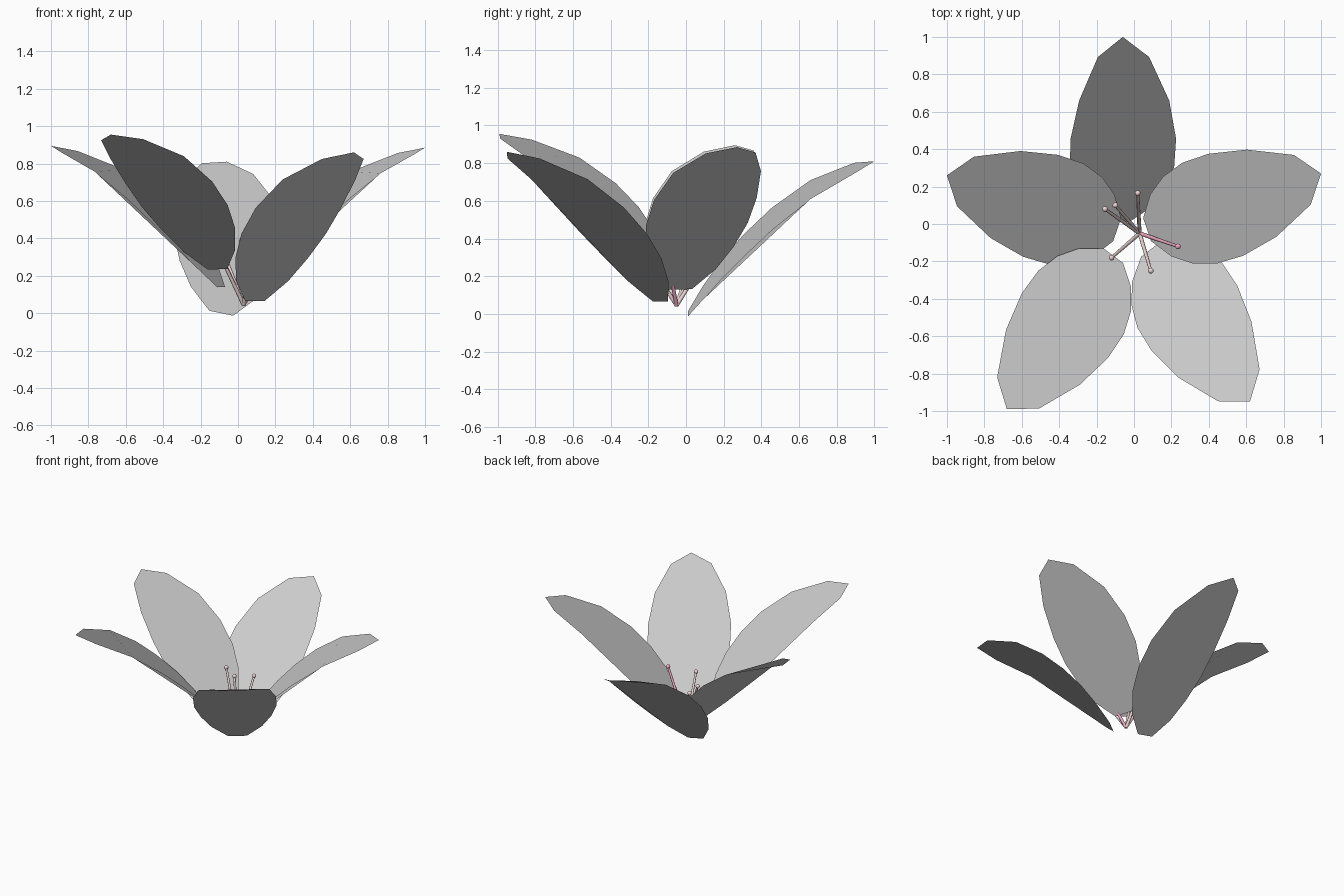
import bpy
from math import radians
from mathutils import Vector

if "Cube" in bpy.data.objects:
    bpy.data.objects.remove(bpy.data.objects["Cube"])

# Half outline of a petal: (fraction along axis, half width, rise above the axis)
HALF = [(0.0, 0.065, 0.0), (0.10, 0.175, 0.035), (0.22, 0.245, 0.07), (0.36, 0.285, 0.095),
        (0.52, 0.288, 0.11), (0.72, 0.246, 0.10), (0.917, 0.14, 0.04)]


def material(name, rgb):
    m = bpy.data.materials.new(name)
    m.diffuse_color = (*rgb, 1)
    m.use_nodes = True
    m.node_tree.nodes["Principled BSDF"].inputs["Base Color"].default_value = m.diffuse_color
    return m


def petal(name, base, tip, side):
    """One flat-shaded n-gon blade from base to tip, spread along the side vector."""
    base, tip = Vector(base), Vector(tip)
    axis, side = tip - base, Vector(side).normalized()
    up = axis.cross(side).normalized()
    if up.z < 0:
        up = -up
    left = [base + axis * u + side * w + up * h for u, w, h in HALF]
    right = [base + axis * u - side * w + up * h for u, w, h in HALF]
    pts = right + [tip] + left[::-1]
    mesh = bpy.data.meshes.new(name)
    mesh.from_pydata(pts, [], [list(range(len(pts)))])
    bpy.context.collection.objects.link(bpy.data.objects.new(name, mesh))


def stamen(name, tip, mat):
    """Thin filament with a small round anther."""
    base, tip = Vector((0.03, -0.05, 0.045)), Vector(tip)
    d = tip - base
    bpy.ops.mesh.primitive_cone_add(vertices=8, radius1=0.011, radius2=0.008, depth=d.length,
                                    location=(base + tip) / 2,
                                    rotation=d.to_track_quat('Z', 'Y').to_euler())
    stem = bpy.context.object
    bpy.ops.mesh.primitive_uv_sphere_add(segments=12, ring_count=8, radius=0.015, location=tip)
    ball = bpy.context.object
    for obj, part in ((stem, "filament"), (ball, "anther")):
        obj.name = f"{part}_{name}"
        obj.data.materials.append(mat)
        bpy.ops.object.select_all(action='DESELECT')
        obj.select_set(True)
        bpy.context.view_layer.objects.active = obj
        bpy.ops.object.shade_smooth_by_angle(angle=radians(50))


# Five petals, each slightly differently seated
petal("petal_back", (-0.09, 0.01, 0.0), (-0.06, 1.0, 0.81), (-0.48, 0, 0.10))
petal("petal_right", (0.07, -0.03, 0.13), (1.0, 0.27, 0.885), (-0.16, 0.47, 0.01))
petal("petal_left", (-0.09, -0.03, 0.14), (-1.0, 0.26, 0.895), (-0.16, -0.47, -0.01))
petal("petal_front_right", (0.09, -0.135, 0.065), (0.62, -0.95, 0.86), (0.39, 0.30, 0.0))
petal("petal_front_left", (-0.11, -0.17, 0.235), (-0.68, -0.99, 0.955), (0.39, -0.29, 0.01))

# Stamens fanning from the centre
pale = material("pale_pink", (0.85, 0.68, 0.68))
pink = material("pink", (0.85, 0.40, 0.55))
TIPS = [(0.02, 0.165, 0.39), (-0.10, 0.10, 0.38), (-0.155, 0.08, 0.44),
        (-0.12, -0.18, 0.36), (0.09, -0.25, 0.36), (0.235, -0.12, 0.41)]
for i, t in enumerate(TIPS):
    stamen(str(i + 1), t, pink if i == 5 else pale)
